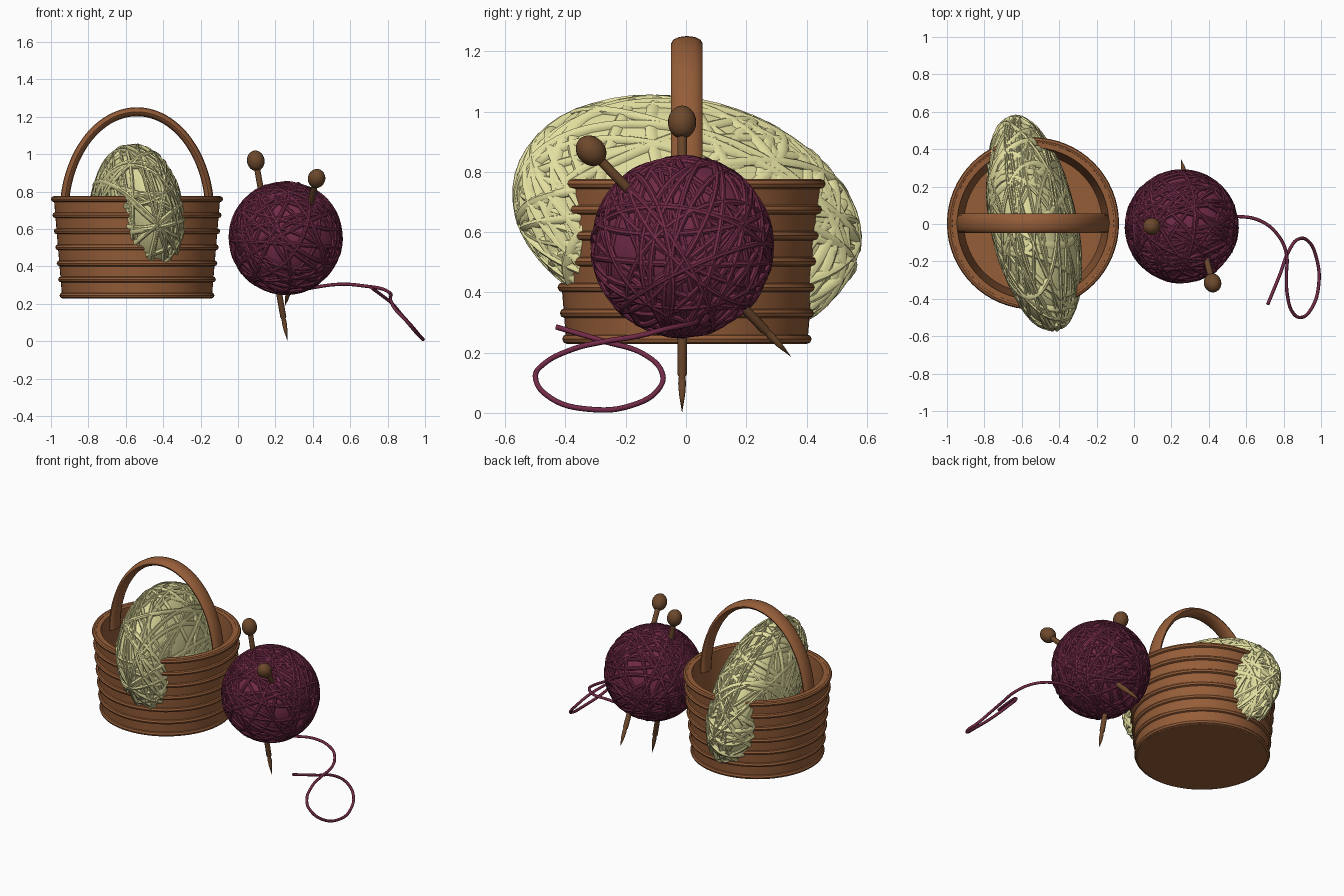
import bpy, math, random
from mathutils import Vector, Matrix

if "Cube" in bpy.data.objects:
    bpy.data.objects.remove(bpy.data.objects["Cube"])

random.seed(4)
TAU = 2 * math.pi


def material(name, rgb):
    m = bpy.data.materials.new(name)
    m.diffuse_color = (*rgb, 1)
    m.use_nodes = True
    m.node_tree.nodes["Principled BSDF"].inputs["Base Color"].default_value = m.diffuse_color
    return m


WICKER = material("wicker", (0.30, 0.11, 0.04))
WOOD = material("wood", (0.15, 0.065, 0.025))
PLUM = material("plum_wool", (0.17, 0.024, 0.065))
CREAM = material("cream_wool", (0.77, 0.74, 0.35))


def skin(rings, closed=False, caps=False, start=0):
    """Quads joining successive rings of equal length."""
    n, k = len(rings[0]), len(rings)
    verts = [v for r in rings for v in r]
    faces = []
    for i in range(k if closed else k - 1):
        a, b = start + i * n, start + (i + 1) % k * n
        faces += [(a + j, a + (j + 1) % n, b + (j + 1) % n, b + j) for j in range(n)]
    if caps:
        faces += [tuple(start + j for j in reversed(range(n))),
                  tuple(start + (k - 1) * n + j for j in range(n))]
    return verts, faces


def make(name, verts, faces, mat, matrix=Matrix()):
    me = bpy.data.meshes.new(name)
    me.from_pydata([matrix @ Vector(v) for v in verts], [], faces)
    me.validate()
    ob = bpy.data.objects.new(name, me)
    bpy.context.collection.objects.link(ob)
    me.materials.append(mat)
    bpy.ops.object.select_all(action='DESELECT')
    ob.select_set(True)
    bpy.context.view_layer.objects.active = ob
    # consistent outward normals
    bpy.ops.object.mode_set(mode='EDIT')
    bpy.ops.mesh.select_all(action='SELECT')
    bpy.ops.mesh.remove_doubles(threshold=1e-5)
    bpy.ops.mesh.normals_make_consistent(inside=False)
    bpy.ops.object.mode_set(mode='OBJECT')
    bpy.ops.object.shade_smooth_by_angle(angle=math.radians(40))
    return ob


def lathe(profile, n=48):
    return skin([[(r * math.cos(TAU * j / n), r * math.sin(TAU * j / n), z)
                  for j in range(n)] for r, z in profile])


def loop(radius, offset, tube, rot, start=0, n=48, k=8):
    """Torus strand around a tilted axis, shifted along that axis."""
    rings = []
    for i in range(n):
        a = TAU * i / n
        rings.append([rot @ Vector(((radius + tube * math.cos(TAU * j / k)) * math.cos(a),
                                    (radius + tube * math.cos(TAU * j / k)) * math.sin(a),
                                    offset + tube * math.sin(TAU * j / k)))
                      for j in range(k)])
    return skin(rings, closed=True, start=start)


def yarn_ball(name, mat, matrix, count):
    """Unit ball of wound strands, stretched into place by matrix."""
    arc = [math.pi * i / 24 for i in range(25)]
    core = lathe([(0.955 * math.sin(t), 0.955 * math.cos(t)) for t in arc])
    make(name + "_core", *core, mat, matrix)
    verts, faces = [], []
    for _ in range(count):
        axis = Vector([random.gauss(0, 1) for _ in range(3)]).normalized()
        d = random.uniform(-0.45, 0.45)
        reach = random.uniform(0.945, 0.968)
        v, f = loop(math.sqrt(reach ** 2 - d * d), d, 0.038,
                    axis.to_track_quat('Z', 'Y'), len(verts))
        verts += v
        faces += f
    make(name + "_strands", verts, faces, mat, matrix)


# Basket: tapered wall with floor, then the wicker hoops
BX = -0.54
at_basket = Matrix.Translation((BX, 0.003, 0))
make("basket_body", *lathe([(0, 0.23), (0.40, 0.23), (0.445, 0.77), (0.405, 0.77),
                            (0.37, 0.27), (0, 0.27)], 64), WICKER, at_basket)
for i in range(7):
    t = i / 6
    v, f = loop(0.398 + 0.046 * t, 0.245 + 0.515 * t, 0.016, Matrix.Identity(3), n=64)
    make(f"basket_hoop_{i + 1}", v, f, WICKER, at_basket)

# Handle: half-ellipse arch with a wide flat oval section
rings = []
for i in range(41):
    a = math.pi * i / 40
    ring = []
    for j in range(12):
        b = TAU * j / 12
        s = 0.024 * math.cos(b)
        ring.append(((0.39 + s) * math.cos(a), 0.052 * math.sin(b),
                     0.68 + (0.547 + s) * math.sin(a)))
    rings.append(ring)
make("basket_handle", *skin(rings, caps=True), WICKER, at_basket)

# Yarn balls: squashed tilted one in the basket, round one beside it
squash = Matrix(((0.26, 0, 0), (-0.223, 0.535, 0), (-0.038, -0.10, 0.396))).to_4x4()
yarn_ball("cream_yarn", CREAM, Matrix.Translation((-0.535, 0.003, 0.65)) @ squash, 46)
yarn_ball("plum_yarn", PLUM,
          Matrix.Translation((0.255, -0.013, 0.553)) @ Matrix.Scale(0.305, 4), 50)


# Knitting needles: knob, shaft and tapered point
def needle(name, knob, tip):
    knob, tip = Vector(knob), Vector(tip)
    axis = tip - knob
    length = axis.length
    prof = [(0.047 * math.sin(math.pi * i / 14), -0.055 * math.cos(math.pi * i / 14))
            for i in range(14)]
    prof[-1] = (0.016, 0.05)
    prof += [(0.016, length - 0.13), (0.011, length - 0.122),
             (0.013, length - 0.10), (0.010, length - 0.06), (0, length)]
    make(name, *lathe(prof, 20), WOOD,
         Matrix.Translation(knob) @ axis.to_track_quat('Z', 'Y').to_matrix().to_4x4())


needle("needle_upright", (0.095, -0.013, 0.965), (0.265, -0.013, 0.0))
needle("needle_slanted", (0.42, -0.315, 0.87), (0.25, 0.35, 0.185))

# Loose yarn tail with one curl
path = [(0.28, 0, 0.26), (0.42, 0.03, 0.29), (0.56, 0.04, 0.305), (0.68, 0.015, 0.295),
        (0.77, -0.06, 0.28), (0.815, -0.16, 0.255), (0.815, -0.28, 0.235),
        (0.82, -0.38, 0.21), (0.85, -0.475, 0.16), (0.89, -0.5, 0.12),
        (0.95, -0.45, 0.05), (0.988, -0.32, 0.012), (0.975, -0.18, 0.025),
        (0.93, -0.09, 0.08), (0.88, -0.08, 0.135), (0.83, -0.14, 0.195),
        (0.78, -0.27, 0.237), (0.715, -0.43, 0.285)]
cu = bpy.data.curves.new("yarn_tail", 'CURVE')
cu.dimensions = '3D'
cu.bevel_depth = 0.009
cu.bevel_resolution = 2
cu.use_fill_caps = True
cu.resolution_u = 6
sp = cu.splines.new('BEZIER')
sp.bezier_points.add(len(path) - 1)
for p, co in zip(sp.bezier_points, path):
    p.co = co
    p.handle_left_type = p.handle_right_type = 'AUTO'
cu.materials.append(PLUM)
bpy.context.collection.objects.link(bpy.data.objects.new("yarn_tail", cu))
